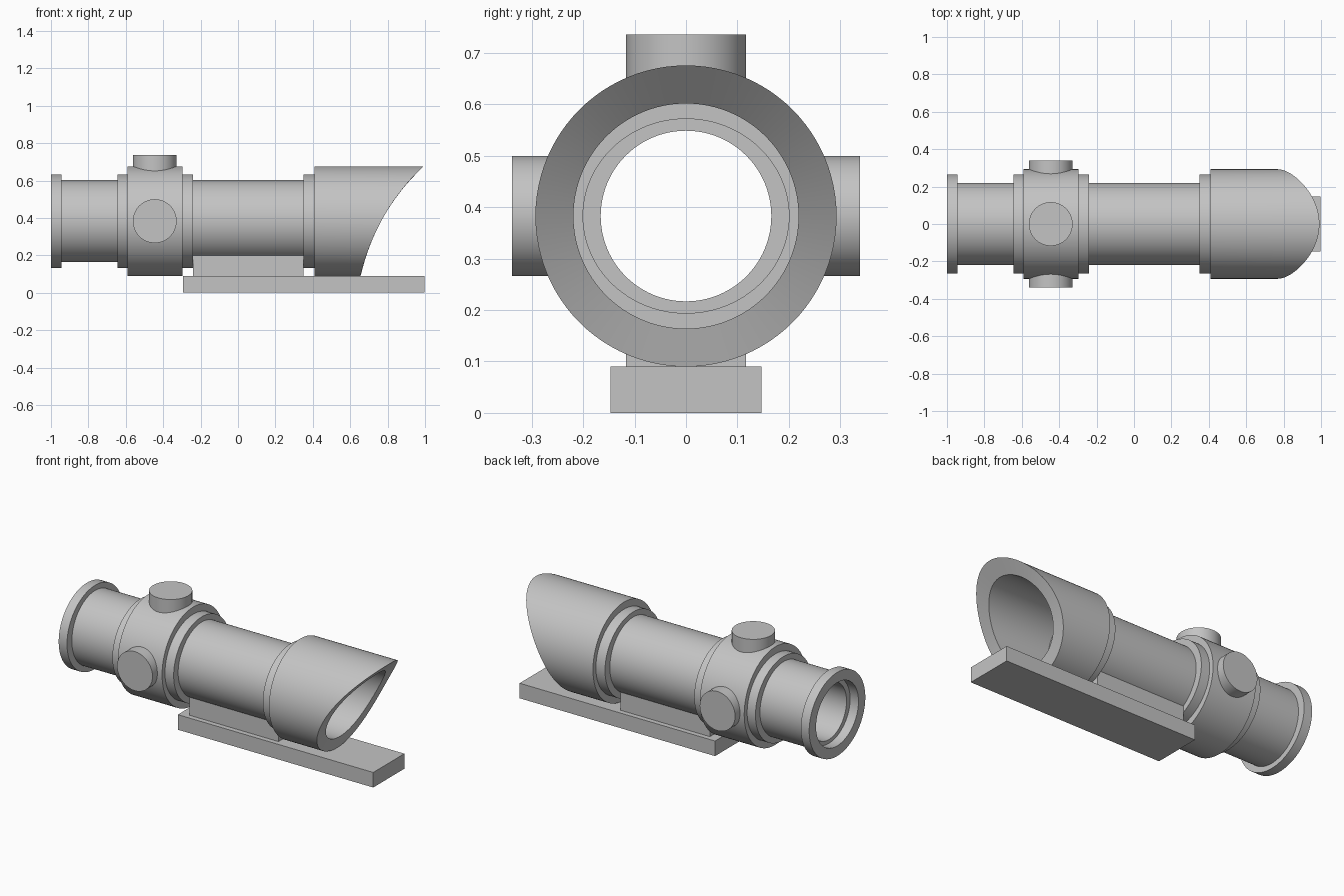
import bpy, bmesh
from math import sin, cos, pi, sqrt
from mathutils import Matrix, Vector

AXIS_Z = 0.383
SEGS = 96

cube = bpy.data.objects.get("Cube")
if cube:
    bpy.data.objects.remove(cube, do_unlink=True)

grey = bpy.data.materials.new("plain grey")
grey.use_nodes = True
colour = (0.55, 0.55, 0.55, 1)
grey.diffuse_color = colour
grey.node_tree.nodes["Principled BSDF"].inputs["Base Color"].default_value = colour


def finish(name, bm):
    bmesh.ops.recalc_face_normals(bm, faces=bm.faces)
    mesh = bpy.data.meshes.new(name)
    bm.to_mesh(mesh)
    bm.free()
    mesh.materials.append(grey)
    obj = bpy.data.objects.new(name, mesh)
    bpy.context.collection.objects.link(obj)
    bpy.ops.object.select_all(action="DESELECT")
    obj.select_set(True)
    bpy.context.view_layer.objects.active = obj
    bpy.ops.object.shade_smooth_by_angle(angle=pi / 6)


def sleeve(name, x0, x1, outer, inner, wide=1.0, end=None):
    """Hollow tube along x; wide stretches y, end(z) shapes the +x mouth."""
    bm = bmesh.new()
    loops = []
    for x, r in ((x0, inner), (x0, outer), (x1, outer), (x1, inner)):
        loop = []
        for i in range(SEGS):
            a = 2 * pi * i / SEGS
            z = AXIS_Z + r * sin(a)
            px = end(z) if end and x == x1 else x
            loop.append(bm.verts.new((px, r * wide * cos(a), z)))
        loops.append(loop)
    for k in range(4):
        a, b = loops[k], loops[(k + 1) % 4]
        for i in range(SEGS):
            j = (i + 1) % SEGS
            bm.faces.new((a[i], a[j], b[j], b[i]))
    finish(name, bm)


def knob(name, direction, start, stop):
    d = Vector(direction)
    bm = bmesh.new()
    place = Matrix.Translation(Vector((-0.445, 0, AXIS_Z)) + d * (start + stop) / 2)
    turn = d.to_track_quat("Z", "Y").to_matrix().to_4x4()
    bmesh.ops.create_cone(bm, cap_ends=True, segments=64, radius1=0.117,
                          radius2=0.117, depth=stop - start, matrix=place @ turn)
    finish(name, bm)


def block(name, x0, x1, half_y, z0, z1):
    bm = bmesh.new()
    place = Matrix.Translation(((x0 + x1) / 2, 0, (z0 + z1) / 2))
    size = Matrix.Diagonal((x1 - x0, 2 * half_y, z1 - z0, 1))
    bmesh.ops.create_cube(bm, size=1, matrix=place @ size)
    finish(name, bm)


def scooped(z):
    """Concave arc that trims the hood mouth."""
    return 1.786 - sqrt(1.16 ** 2 - (z + 0.169) ** 2)


# Main tube, collars and hood
sleeve("main_tube", -0.945, 0.35, 0.219, 0.166)
sleeve("eyepiece_flange", -1.0, -0.945, 0.25, 0.189, 1.06)
sleeve("rear_collar", -0.645, -0.59, 0.25, 0.21, 1.06)
sleeve("turret_body", -0.59, -0.297, 0.293, 0.21)
sleeve("middle_collar", -0.297, -0.24, 0.25, 0.21, 1.06)
sleeve("front_collar", 0.35, 0.41, 0.25, 0.189, 1.06)
sleeve("scooped_hood", 0.41, 1.0, 0.293, 0.219, end=scooped)

# Adjustment knobs
knob("top_knob", (0, 0, 1), 0.2, 0.353)
knob("left_knob", (0, 1, 0), 0.2, 0.339)
knob("right_knob", (0, -1, 0), 0.2, 0.339)

# Mount
block("mount_bracket", -0.24, 0.35, 0.117, 0.085, 0.2)
block("base_plate", -0.295, 0.997, 0.147, 0.0, 0.09)
